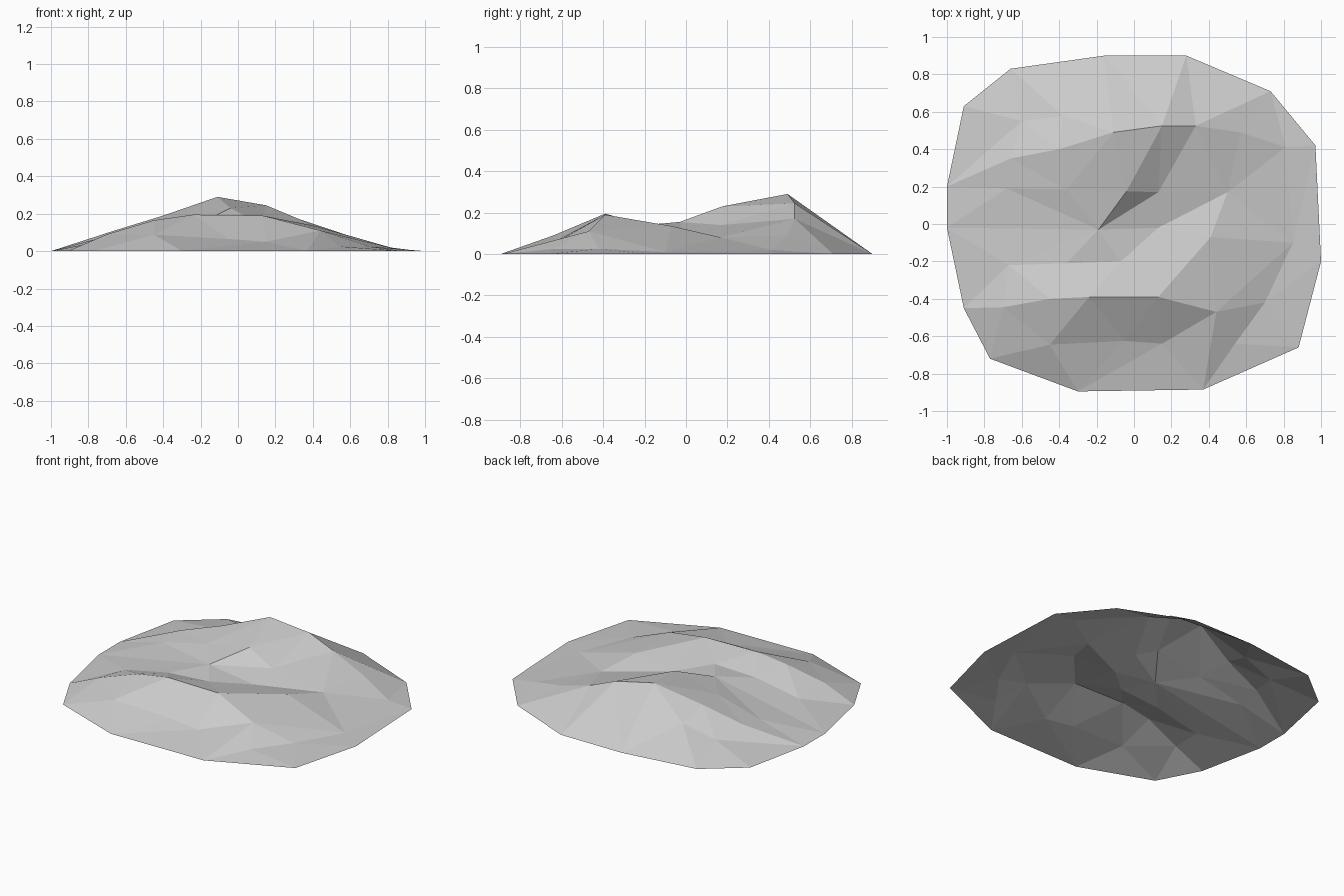
import bpy
import bmesh
from mathutils import Vector
from mathutils.geometry import delaunay_2d_cdt

default_cube = bpy.data.objects.get("Cube")
if default_cube:
    bpy.data.objects.remove(default_cube, do_unlink=True)


def make_material(name, colour):
    material = bpy.data.materials.new(name)
    material.use_nodes = True
    material.diffuse_color = colour
    material.node_tree.nodes["Principled BSDF"].inputs["Base Color"].default_value = colour
    return material


# Ground outline, counter-clockwise, always at zero height
outline = [(-.16, .9), (-.66, .83), (-.91, .63), (-1, .2), (-1, -.02), (-.91, -.45),
           (-.77, -.72), (-.3, -.895), (.37, -.885), (.88, -.66), (1, -.2),
           (.97, .42), (.73, .71), (.28, .9)]

# Crest and valley lines across the mound, each a chain of x, y, height
back_crest = [(-1, .2, 0), (-.66, .35, .11), (-.4, .4, .19), (-.11, .49, .29),
              (.15, .525, .245), (.33, .525, .17), (.57, .49, .09), (.81, .41, .02)]
back_slope = [(-1, .2, 0), (-.6, .55, .07), (-.38, .58, .13)]
upper_shelf = [(-1, .2, 0), (-.68, .19, .085), (-.36, .185, .165),
               (-.04, .175, .23), (.13, .17, .14), (.5, .17, .08)]
gully = [(-1, -.02, 0), (-.19, -.03, .155), (.13, -.02, .105), (.5, .17, .08)]
lower_shelf = [(-1, -.02, 0), (-.67, -.22, .065), (-.36, -.21, .125), (-.07, -.2, .14)]
front_crest = [(-.91, -.45, 0), (-.7, -.445, .09), (-.45, -.4, .165),
               (-.24, -.39, .195), (.13, -.39, .19), (.44, -.47, .11)]
front_foot = [(-.77, -.72, 0), (-.45, -.645, .088), (-.05, -.625, .065),
              (.15, -.64, .05), (.37, -.885, 0)]
right_foot = [(.37, -.885, 0), (.54, -.64, .025), (.7, -.42, .025), (.85, -.1, .01)]
spur = [(.13, -.39, .19), (.41, -.07, .135), (.5, .17, .08), (.81, .41, .02)]
chains = [back_crest, back_slope, upper_shelf, gully, lower_shelf,
          front_crest, front_foot, right_foot, spur]

# Collect shared points and the creases that the facets must follow
heights = {}
points = []
creases = []


def point_index(x, y, z=0):
    if (x, y) not in heights:
        heights[(x, y)] = z
        points.append((x, y))
    return points.index((x, y))


def add_chain(chain):
    indices = [point_index(*point) for point in chain]
    creases.extend(zip(indices, indices[1:]))


add_chain(outline + outline[:1])
for chain in chains:
    add_chain(chain)


def nearest(x, y):
    return min(range(len(points)),
               key=lambda i: (Vector(points[i]) - Vector((x, y))).length)


# Short creases that join neighbouring chains
for start, end in [((-.1, .5), (0, .2)), ((.15, .5), (0, .2)), ((.3, .5), (.1, .2)),
                   ((-.2, 0), (-.4, .2)), ((-.2, 0), (0, .2)), ((-.2, 0), (.1, .2)),
                   ((-.2, 0), (-.1, -.2)), ((.3, .5), (.5, .2)), ((.4, -.5), (.9, -.1)),
                   ((.4, -.5), (.4, -.9)), ((.4, -.5), (.1, -.6)), ((-.2, -.4), (-.4, -.6))]:
    creases.append((nearest(*start), nearest(*end)))

# Triangulate the facets, then raise each corner to its height
flat_points, _, triangles, _, _, _ = delaunay_2d_cdt(
    [Vector(point) for point in points], creases, [], 1, 1e-5)

bm = bmesh.new()
corners = []
for flat in flat_points:
    x, y = points[nearest(*flat)]
    corners.append(bm.verts.new((x, y, heights[(x, y)])))
for triangle in triangles:
    bm.faces.new([corners[i] for i in triangle])
bmesh.ops.recalc_face_normals(bm, faces=bm.faces)
for face in bm.faces:
    face.normal_update()
    if face.normal.z < 0:
        face.normal_flip()

mesh = bpy.data.meshes.new("rocky_mound")
bm.to_mesh(mesh)
bm.free()
mesh.materials.append(make_material("stone grey", (.6, .6, .6, 1)))
mound = bpy.data.objects.new("rocky_mound", mesh)
bpy.context.collection.objects.link(mound)
